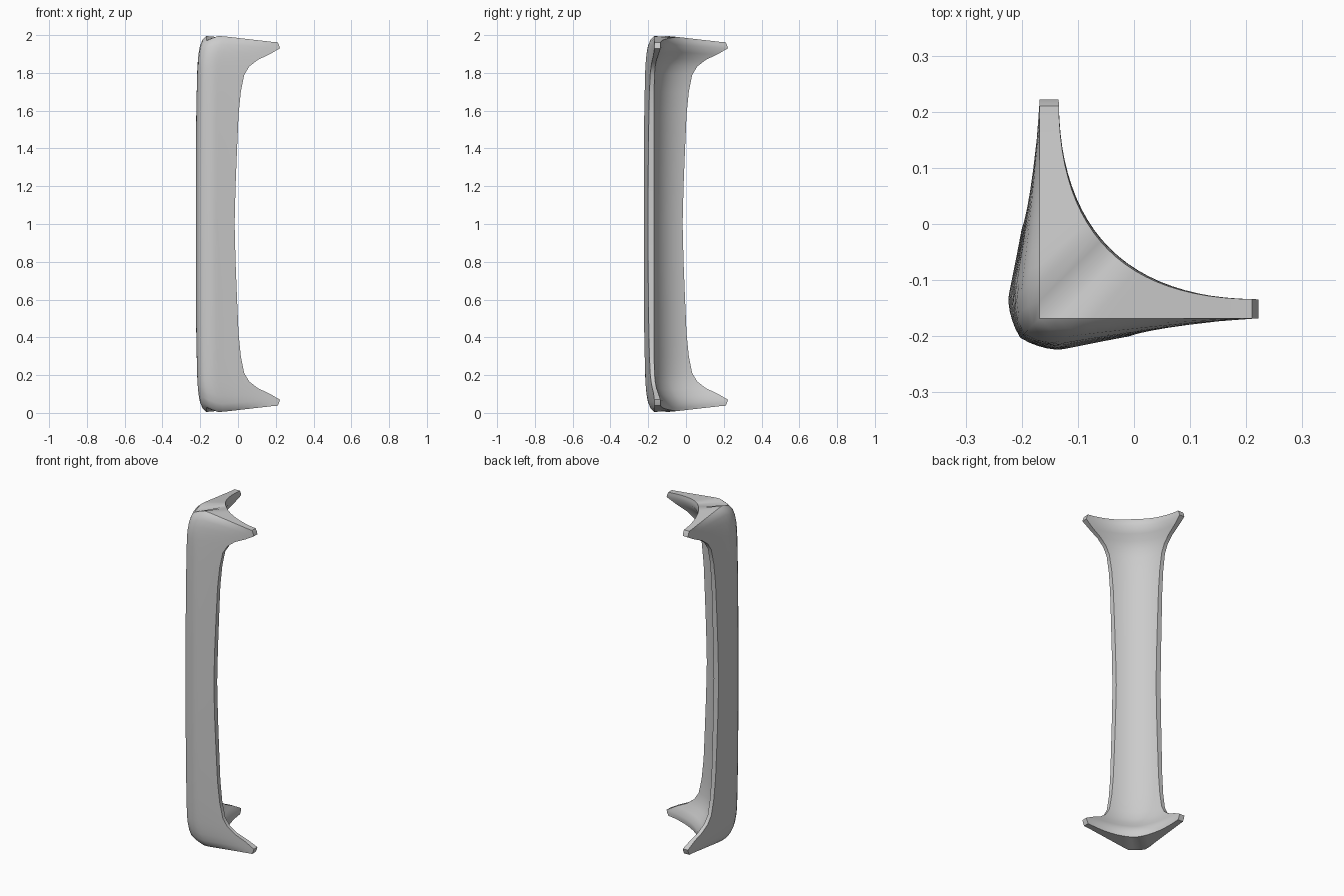
import bpy, bmesh, math

cube = bpy.data.objects.get("Cube")
if cube:
    bpy.data.objects.remove(cube)

STEPS = 12
EDGE = 0.168     # line of the flat cap border
CONTROL = -0.13  # control point of the hollow inner curve

# Upper half, from the middle up: corner height, tip height, tip reach, outer bulge, inner tip side
ROWS = [
    (1.0, 1.0, -0.018, 0.056, -0.17),
    (1.2, 1.2, -0.013, 0.056, -0.17),
    (1.4, 1.4, -0.005, 0.055, -0.17),
    (1.58, 1.58, 0.003, 0.053, -0.17),
    (1.7, 1.7, 0.015, 0.051, -0.169),
    (1.79, 1.79, 0.033, 0.049, -0.167),
    (1.84, 1.83, 0.06, 0.047, -0.163),
    (1.88, 1.865, 0.105, 0.045, -0.156),
    (1.915, 1.895, 0.165, 0.041, -0.146),
    (1.955, 1.93, 0.222, 0.034, -0.135),
    (1.985, 1.948, 0.217, 0.02, -0.134),
    (2.0, 1.962, 0.21, 0.0, -0.134),
]


def bulge(x):
    """Outward swelling of the outer face along a wing."""
    if x > -0.13:
        return max(0.0, (0.22 - x) / 0.35) ** 1.3
    return 1 - 0.45 * ((x + 0.13) / 0.08) ** 2


def section(row):
    """Outer and inner outlines of the corner section, from tip to tip."""
    low, high, tip, swell, side = row
    corner = -EDGE - 0.62 * swell
    half = []
    for i in range(STEPS):
        x = tip + (corner - tip) * i / STEPS
        half.append((x, -EDGE - swell * bulge(x)))
    outer = half + [(corner, corner)] + [(y, x) for x, y in reversed(half)]
    inner = []
    for i in range(2 * STEPS + 1):
        s = i / (2 * STEPS)
        a, b, c = (1 - s) ** 2, 2 * s * (1 - s), s * s
        inner.append((a * tip + b * CONTROL + c * side,
                      a * side + b * CONTROL + c * tip))

    def lift(p):
        # Slope towards the arm tips, and a softened corner near the ends
        reach = max(p)
        f = min(1, max(0, (reach + 0.13) / 0.33))
        soften = max(0, -0.1 - reach) / 0.08 * min(1, max(0, tip / 0.2))
        return (p[0], p[1], low + (high - low) * f - 0.035 * soften)
    return [lift(p) for p in outer], [lift(p) for p in inner]


# Loft the post, mirrored below the middle
bm = bmesh.new()
upper = [section(r) for r in ROWS]
lower = [tuple([(x, y, 2 - z) for x, y, z in line] for line in pair) for pair in upper[:0:-1]]
rings = []
for outer, inner in lower + upper:
    rings.append(([bm.verts.new(p) for p in outer], [bm.verts.new(p) for p in inner]))

for (o1, i1), (o2, i2) in zip(rings, rings[1:]):
    loop1, loop2 = o1 + i1[::-1], o2 + i2[::-1]
    for k in range(len(loop1)):
        n = (k + 1) % len(loop1)
        bm.faces.new((loop1[k], loop1[n], loop2[n], loop2[k]))

# Caps across both ends
for outer, inner in (rings[0], rings[-1]):
    for k in range(len(outer) - 1):
        bm.faces.new((outer[k], outer[k + 1], inner[k + 1], inner[k]))
bmesh.ops.recalc_face_normals(bm, faces=bm.faces)

mesh = bpy.data.meshes.new("corner_post")
bm.to_mesh(mesh)
bm.free()
post = bpy.data.objects.new("corner_post", mesh)
bpy.context.collection.objects.link(post)

# Plain grey finish
grey = bpy.data.materials.new("light_grey")
grey.use_nodes = True
colour = (0.6, 0.6, 0.6, 1)
grey.diffuse_color = colour
grey.node_tree.nodes["Principled BSDF"].inputs["Base Color"].default_value = colour
mesh.materials.append(grey)

bpy.ops.object.select_all(action="DESELECT")
post.select_set(True)
bpy.context.view_layer.objects.active = post
bpy.ops.object.shade_smooth_by_angle(angle=math.radians(40))
